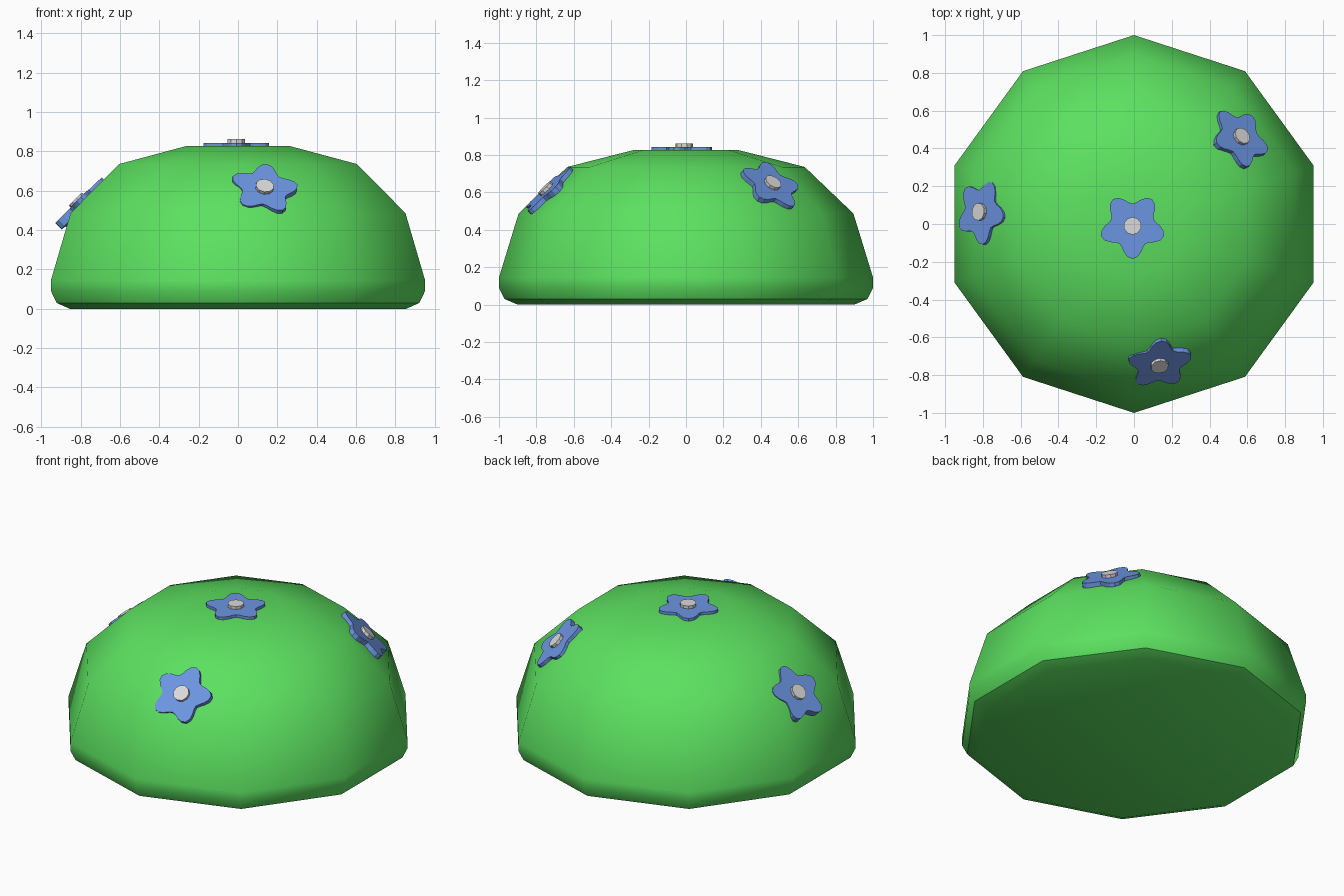
import bpy, bmesh, math
from mathutils import Matrix, Vector

if "Cube" in bpy.data.objects:
    bpy.data.objects.remove(bpy.data.objects["Cube"])


def material(name, rgb):
    m = bpy.data.materials.new(name)
    m.diffuse_color = (*rgb, 1)
    m.use_nodes = True
    m.node_tree.nodes["Principled BSDF"].inputs["Base Color"].default_value = m.diffuse_color
    return m


green = material("leaf green", (0.107, 0.75, 0.117))
blue = material("petal blue", (0.15, 0.30, 0.76))
grey = material("pale grey", (0.70, 0.70, 0.70))


def loft(name, rings, mat, matrix=Matrix()):
    """Skin a stack of matching rings and cap both ends."""
    bm = bmesh.new()
    loops = [[bm.verts.new(p) for p in ring] for ring in rings]
    n = len(loops[0])
    for a, b in zip(loops, loops[1:]):
        for i in range(n):
            j = (i + 1) % n
            bm.faces.new((a[i], a[j], b[j], b[i]))
    bm.faces.new(loops[0][::-1])
    bm.faces.new(loops[-1])
    bmesh.ops.recalc_face_normals(bm, faces=bm.faces)
    me = bpy.data.meshes.new(name)
    bm.to_mesh(me)
    bm.free()
    me.materials.append(mat)
    ob = bpy.data.objects.new(name, me)
    ob.matrix_world = matrix
    bpy.context.collection.objects.link(ob)
    return ob


def ring(radius, z, sides, wave=0.0, turn=0.0):
    """Circle of points; wave adds five rounded lobes."""
    pts = []
    for i in range(sides):
        t = 2 * math.pi * i / sides
        r = radius + wave * math.cos(5 * t)
        pts.append((r * math.cos(t + turn), r * math.sin(t + turn), z))
    return pts


# Ten-sided dome with a rounded foot
profile = [(0.90, 0), (0.97, 0.03), (1.0, 0.09), (1.0, 0.145),
           (0.895, 0.487), (0.635, 0.736), (0.278, 0.827)]
dome = loft("dome", [ring(r, z, 10, turn=math.pi / 2) for r, z in profile], green)
bpy.context.view_layer.objects.active = dome
dome.select_set(True)
bpy.ops.object.shade_smooth_by_angle(angle=math.radians(38))
dome.select_set(False)


# Flowers: five-lobed plate with a small round centre
def flower(name, centre, azimuth, tilt, roll):
    az, ti = math.radians(azimuth), math.radians(tilt)
    n = Vector((math.sin(ti) * math.cos(az), math.sin(ti) * math.sin(az), math.cos(ti)))
    u = Vector((-math.sin(az), math.cos(az), 0))
    v = n.cross(u)
    m = Matrix((u, v, n)).transposed().to_4x4()
    m.translation = centre
    m = m @ Matrix.Rotation(math.radians(roll), 4, 'Z')
    # local z = 0 is the top of the centre button
    loft(name + "_petals", [ring(0.146, z, 40, 0.029) for z in (-0.062, -0.018)], blue, m)
    loft(name + "_centre", [ring(0.047, z, 10) for z in (-0.03, 0)], grey, m)


flower("top_flower", (-0.008, -0.01, 0.862), -90, 0, -18)
flower("front_flower", (0.137, -0.757, 0.627), -79.5, 45, 7)
flower("back_right_flower", (0.575, 0.468, 0.658), 39, 45, -1)
flower("left_flower", (-0.826, 0.065, 0.557), 175.5, 45, 12)
